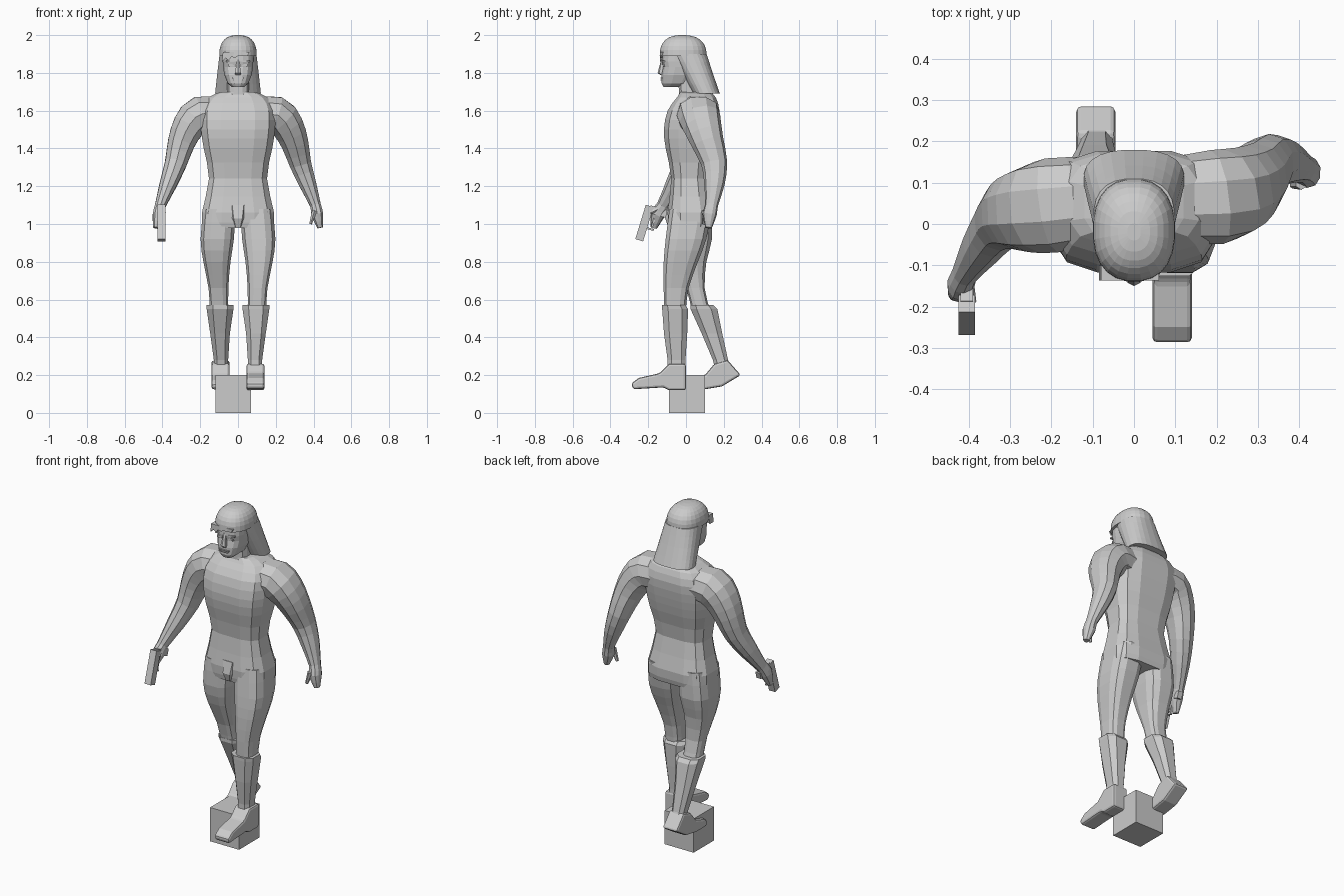
import bpy, bmesh
from math import sin, cos, pi, radians, copysign
from mathutils import Vector, Matrix

default_cube = bpy.data.objects.get("Cube")
if default_cube:
    bpy.data.objects.remove(default_cube, do_unlink=True)

grey = bpy.data.materials.new("plain_grey")
grey.use_nodes = True
grey.diffuse_color = (.6, .6, .6, 1)
grey.node_tree.nodes["Principled BSDF"].inputs["Base Color"].default_value = grey.diffuse_color


def finish(name, bm):
    """Turn a bmesh into a grey object with outward faces."""
    bmesh.ops.recalc_face_normals(bm, faces=bm.faces[:])
    mesh = bpy.data.meshes.new(name)
    bm.to_mesh(mesh)
    bm.free()
    mesh.materials.append(grey)
    obj = bpy.data.objects.new(name, mesh)
    bpy.context.scene.collection.objects.link(obj)
    return obj


def superpoint(angle, power):
    """Point on a rounded square; a lower power gives squarer corners."""
    c, s = cos(angle), sin(angle)
    return copysign(abs(c) ** power, c), copysign(abs(s) ** power, s)


def smooth(rows, steps):
    """Fill in rows along a smooth curve through the given ones."""
    ends = [rows[0], *rows, rows[-1]]
    filled = []
    for before, start, stop, after in zip(ends, ends[1:], ends[2:], ends[3:]):
        for step in range(steps):
            t = step / steps
            row = []
            for a, b, c, d in zip(before, start, stop, after):
                bend = (2 * a - 5 * b + 4 * c - d) + (3 * b - a - 3 * c + d) * t
                row.append(b + t * (c - a + t * bend) / 2)
            filled.append(row)
    return filled + [rows[-1]]


def skin(name, rings):
    """Bridge successive rings of points and cap both ends."""
    bm = bmesh.new()
    loops = [[bm.verts.new(point) for point in ring] for ring in rings]
    for low, high in zip(loops, loops[1:]):
        for i in range(len(low)):
            bm.faces.new((low[i - 1], low[i], high[i], high[i - 1]))
    bm.faces.new(loops[0])
    bm.faces.new(loops[-1])
    return finish(name, bm)


def section(centre, across, along, sides, power):
    corners = [superpoint(2 * pi * (i + .5) / sides, power) for i in range(sides)]
    return [centre + across * u + along * v for u, v in corners]


def stack(name, levels, sides=12, power=.7, steps=1):
    """Horizontal sections: z, x min, x max, y min, y max."""
    rings = []
    for z, left, right, front, back in smooth(levels, steps):
        centre = Vector(((left + right) / 2, (front + back) / 2, z))
        across = Vector(((right - left) / 2, 0, 0))
        along = Vector((0, (back - front) / 2, 0))
        rings.append(section(centre, across, along, sides, power))
    return skin(name, rings)


def centred(name, levels, **options):
    """Sections symmetric in x: z, half width, y min, y max."""
    return stack(name, [(z, -w, w, front, back) for z, w, front, back in levels], **options)


def limb(name, path, sides=10, steps=2):
    """Oval sections square to a path: x, y, z, radius."""
    rows = smooth(path, steps)
    centres = [Vector(row[:3]) for row in rows]
    rings = []
    for i, row in enumerate(rows):
        tangent = centres[min(i + 1, len(rows) - 1)] - centres[max(i - 1, 0)]
        across = tangent.cross(Vector((0, 1, 0))).normalized()
        along = across.cross(tangent).normalized()
        radius = row[3]
        rings.append(section(centres[i], across * radius, along * radius * 1.15, sides, .9))
    return skin(name, rings)


def box(name, centre, size, tilt=0):
    bm = bmesh.new()
    bmesh.ops.create_cube(bm, size=1)
    turn = Matrix.Rotation(radians(tilt), 4, "X")
    bm.transform(Matrix.Translation(centre) @ turn @ Matrix.Diagonal((*size, 1)))
    return finish(name, bm)


# Stand
box("stand_block", (-.025, .005, .1), (.19, .19, .2))

# Torso, neck and groin
centred("torso", [
    (.98, .19, -.09, .14), (1.06, .195, -.1, .15), (1.24, .157, -.08, .115),
    (1.4, .185, -.11, .15), (1.5, .2, -.12, .17), (1.6, .2, -.1, .18),
    (1.67, .16, -.05, .16), (1.7, .09, -.03, .13)], power=.6, steps=2)
centred("neck", [(1.65, .09, -.04, .12), (1.7, .06, -.04, .1), (1.78, .06, -.04, .08)])
centred("groin", [(.985, .025, -.1, .06), (1.03, .045, -.115, .06), (1.1, .06, -.1, .06)], sides=8)


def leg(word, side, thigh_depths, shaft_depths, sole):
    """Thigh, flared boot and foot; depths are y spans from low to high."""
    def spans(widths, depths):
        return [(z, *sorted((side * inner, side * outer)), *depth)
                for (z, inner, outer), depth in zip(widths, depths)]

    thigh = [(.54, .05, .15), (.66, .05, .157), (.8, .038, .185), (.92, .02, .2), (1.08, .01, .185)]
    shaft = [(.2, .05, .13), (.28, .05, .13), (.42, .04, .15), (.55, .02, .17), (.57, .02, .17)]
    stack(word + "_thigh", spans(thigh, thigh_depths), power=.65, steps=2)
    stack(word + "_boot_shaft", spans(shaft, shaft_depths), sides=8)
    foot = skin(word + "_foot", [[(side * x, *point) for point in sole] for x in (.045, .14)])
    soft = foot.modifiers.new("soft_edges", "BEVEL")
    soft.width, soft.segments = .012, 2


# Left leg strides forward, right leg trails with its heel raised
leg("left", 1,
    [(-.115, 0), (-.12, .015), (-.12, .065), (-.11, .11), (-.09, .14)],
    [(-.1, 0), (-.1, 0), (-.12, .01), (-.13, .015), (-.13, 0)],
    [(0, .12), (0, .26), (-.09, .26), (-.14, .21), (-.25, .185),
     (-.29, .155), (-.28, .125), (-.12, .135), (-.09, .12)])
leg("right", -1,
    [(.03, .13), (0, .1), (-.06, .11), (-.09, .14), (-.09, .14)],
    [(.16, .26), (.14, .225), (.08, .195), (.02, .17), (.02, .15)],
    [(.29, .2), (.22, .28), (.15, .26), (.1, .2), (.02, .175),
     (-.01, .15), (0, .125), (.1, .125), (.19, .14)])


def arm(word, side, swing):
    """Shoulder to fingertips; swing gives y at each joint."""
    joints = [(.1, 1.58, .09), (.2, 1.58, .1), (.26, 1.52, .09), (.3, 1.43, .075),
              (.33, 1.32, .06), (.37, 1.21, .047), (.41, 1.1, .03), (.42, 1.05, .033),
              (.435, .98, .015)]
    limb(word + "_arm", [(side * x, y, z, r) for (x, z, r), y in zip(joints, swing)])


def thumb(word, start, end):
    limb(word + "_thumb", [(*start, .015), (*end, .008)], sides=6)


# Left arm hangs back, right arm reaches forward
arm("left", 1, [.06, .065, .085, .115, .15, .15, .135, .125, .12])
thumb("left", (.405, .1, 1.07), (.384, .095, 1))
arm("right", -1, [.06, .045, .035, .025, 0, -.055, -.12, -.15, -.17])
thumb("right", (-.405, -.13, 1.09), (-.39, -.19, 1.06))

# Pistol pointing down and forward
for name, y, z, size in [
        ("barrel", -.22, 1.005, (.04, .043, .19)), ("grip", -.145, 1.065, (.03, .1, .04)),
        ("guard_front", -.195, .975, (.012, .05, .01)), ("guard_back", -.172, 1.01, (.012, .01, .07))]:
    box("pistol_" + name, (-.405, y, z), size, tilt=-17)

# Head and face
centred("head", [
    (1.725, .032, -.12, -.03), (1.745, .056, -.13, .03), (1.79, .074, -.13, .06),
    (1.83, .08, -.122, .07), (1.86, .082, -.128, .07), (1.92, .082, -.125, .07)], sides=16)
centred("nose", [(1.79, .016, -.138, -.11), (1.8, .017, -.15, -.11),
                 (1.87, .007, -.132, -.11)], sides=6)
for name, z, width in [("upper_lip", 1.772, .065), ("lower_lip", 1.762, .05)]:
    box(name, (0, -.128, z), (width, .014, .006))
for side, word in [(1, "left"), (-1, "right")]:
    box(word + "_brow", (side * .04, -.119, 1.862), (.045, .016, .008))
    box(word + "_eye", (side * .036, -.116, 1.84), (.03, .014, .012))

# Hair: domed crown, long back drape and uneven fringe
dome = [superpoint(pi * i / 15, .8) for i in range(8)]
centred("hair_crown", [(1.89 + .11 * rise, .1 * reach, -.02 - .12 * reach, -.02 + .13 * reach)
                       for reach, rise in dome], sides=24, power=.85)
centred("hair_drape", [(1.69, .122, .035, .18), (1.8, .11, -.025, .142), (1.9, .098, -.08, .11)],
        sides=24, power=.8, steps=2)
fringe = [(-.08, 1.91), (-.085, 1.86), (-.065, 1.88), (-.05, 1.865), (-.035, 1.885),
          (-.015, 1.88), (.01, 1.895), (.05, 1.89), (.06, 1.91)]
skin("hair_fringe", [[(x, y, z) for x, z in fringe] for y in (-.137, -.1)])
